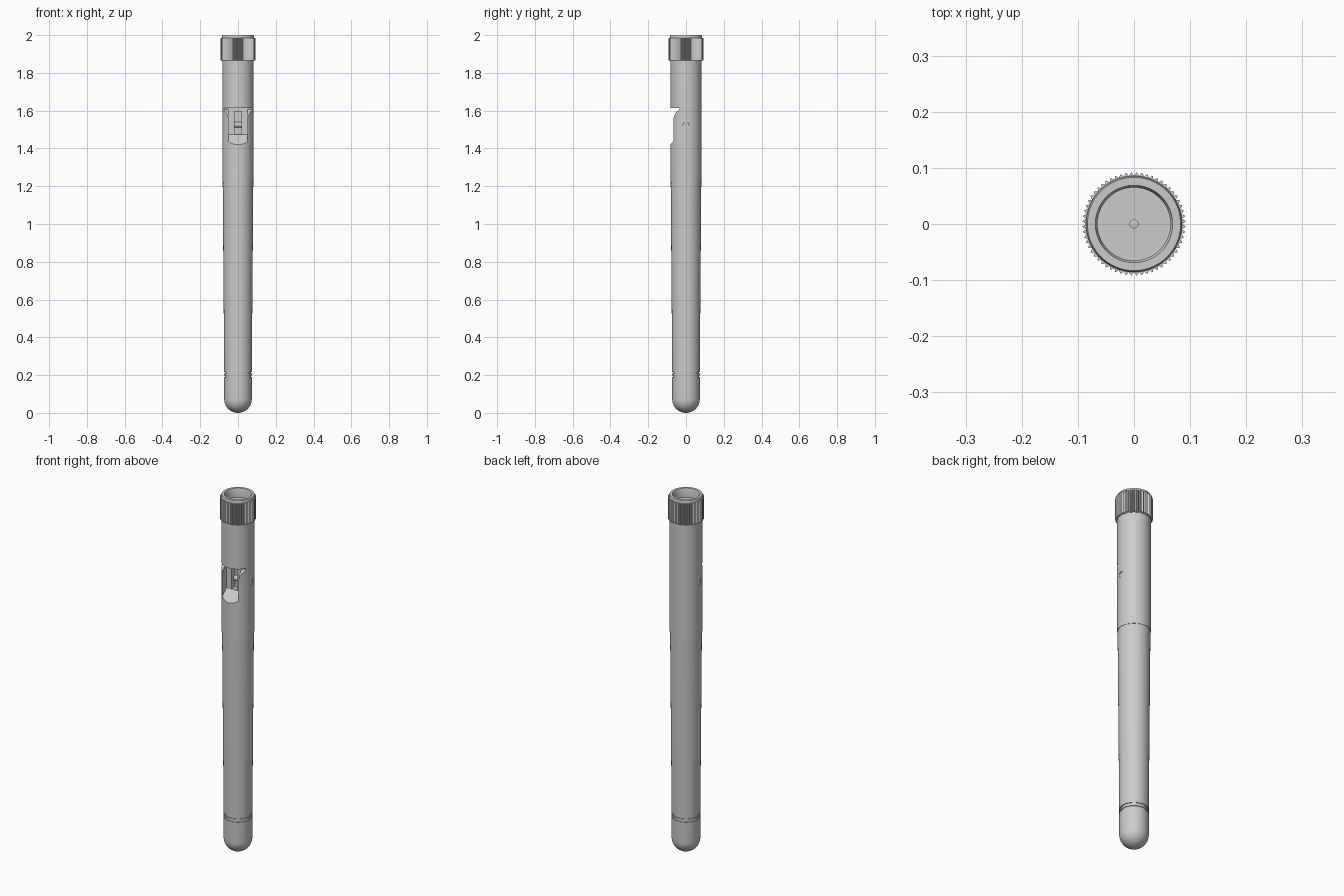
import bpy, bmesh, math

cube = bpy.data.objects.get("Cube")
if cube:
    bpy.data.objects.remove(cube, do_unlink=True)

grey = bpy.data.materials.new("plain grey")
grey.use_nodes = True
grey.diffuse_color = (0.6, 0.6, 0.6, 1)
grey.node_tree.nodes["Principled BSDF"].inputs["Base Color"].default_value = (0.6, 0.6, 0.6, 1)


def finish(name, bm):
    bmesh.ops.remove_doubles(bm, verts=bm.verts, dist=1e-6)
    bmesh.ops.recalc_face_normals(bm, faces=bm.faces)
    mesh = bpy.data.meshes.new(name)
    bm.to_mesh(mesh)
    bm.free()
    mesh.materials.append(grey)
    ob = bpy.data.objects.new(name, mesh)
    bpy.context.collection.objects.link(ob)
    return ob


def smooth(ob):
    bpy.ops.object.select_all(action='DESELECT')
    ob.select_set(True)
    bpy.context.view_layer.objects.active = ob
    bpy.ops.object.shade_smooth_by_angle(angle=math.radians(30))


def lathe(name, profile, steps=72):
    """Turn a list of (radius, height) points round the z axis."""
    bm = bmesh.new()
    verts = [bm.verts.new((r, 0, z)) for r, z in profile]
    edges = [bm.edges.new(pair) for pair in zip(verts, verts[1:])]
    bmesh.ops.spin(bm, geom=verts + edges, cent=(0, 0, 0), axis=(0, 0, 1),
                   angle=math.tau, steps=steps)
    return finish(name, bm)


def side_prism(name, profile, half_width):
    """Extrude a (y, z) outline across x."""
    bm = bmesh.new()
    face = bm.faces.new([bm.verts.new((-half_width, y, z)) for y, z in profile])
    out = bmesh.ops.extrude_face_region(bm, geom=[face])
    moved = [v for v in out["geom"] if isinstance(v, bmesh.types.BMVert)]
    bmesh.ops.translate(bm, verts=moved, vec=(2 * half_width, 0, 0))
    return finish(name, bm)


def circle(radius, z, count=24):
    return [(radius * math.cos(math.tau * i / count), z + radius * math.sin(math.tau * i / count))
            for i in range(count)]


def cut(target, cutter):
    mod = target.modifiers.new(cutter.name, 'BOOLEAN')
    mod.operation = 'DIFFERENCE'
    mod.solver = 'EXACT'
    mod.object = cutter
    cutter.hide_render = True
    cutter.hide_set(True)
    bpy.context.view_layer.objects.active = target
    bpy.ops.object.modifier_apply(modifier=mod.name)
    bpy.data.objects.remove(cutter, do_unlink=True)


# Rounded cap and tapered mast with two thin grooves
tip_r = 0.073
dome = [(tip_r * math.sin(a), tip_r * (1 - math.cos(a)))
        for a in (math.pi / 2 * i / 12 for i in range(13))]
grooves = []
for z in (0.19, 0.208):
    grooves += [(tip_r, z), (0.069, z), (0.069, z + 0.008), (tip_r, z + 0.008)]
smooth(lathe("mast", dome + grooves + [(0.081, 1.23), (0, 1.23)]))

# Hinge barrel with its window, relief and pin hole
HINGE_Z = 1.525
barrel = lathe("hinge_barrel", [(0, 1.23), (0.083, 1.23), (0.083, 1.868), (0, 1.868)])
cut(barrel, side_prism("slot_cutter", [(-0.1, 1.403), (-0.03, 1.473), (-0.03, 1.615), (-0.1, 1.615)], 0.05))
cut(barrel, side_prism("relief_cutter", [(-0.1, 1.615), (-0.035, 1.615), (-0.035, 1.605), (-0.05, 1.595),
                                         (-0.061, 1.577), (-0.067, 1.555), (-0.1, 1.555)], 0.1))
cut(barrel, side_prism("channel_cutter", [(-0.05, 1.475), (0, 1.475), (0, 1.595), (-0.05, 1.595)], 0.018))
cut(barrel, side_prism("pin_hole_cutter", circle(0.015, HINGE_Z), 0.1))
smooth(barrel)
smooth(side_prism("hinge_pin", circle(0.0145, HINGE_Z), 0.08))

# Knurled grip ring
teeth = 60
bm = bmesh.new()
outline = []
for i in range(teeth * 2):
    a = math.tau * i / (teeth * 2)
    r = 0.0925 if i % 2 else 0.086
    outline.append(bm.verts.new((r * math.cos(a), r * math.sin(a), 1.866)))
inner = [bm.verts.new((v.co.x * 0.9, v.co.y * 0.9, 1.866)) for v in outline]
n = len(outline)
ring = [bm.faces.new((outline[i], outline[(i + 1) % n], inner[(i + 1) % n], inner[i])) for i in range(n)]
out = bmesh.ops.extrude_face_region(bm, geom=ring)
bmesh.ops.translate(bm, verts=[v for v in out["geom"] if isinstance(v, bmesh.types.BMVert)], vec=(0, 0, 0.12))
finish("knurled_grip", bm)

# Connector collar with its rim, bore and floor
smooth(lathe("connector_collar", [(0, 1.862), (0.0855, 1.862), (0.0855, 1.993), (0.083, 2.0), (0.069, 2.0),
                                  (0.065, 1.99), (0.065, 1.95), (0, 1.95)]))

# Centre contact
smooth(lathe("centre_contact", [(0, 1.94), (0.008, 1.94), (0.008, 1.966), (0, 1.968)], 20))
